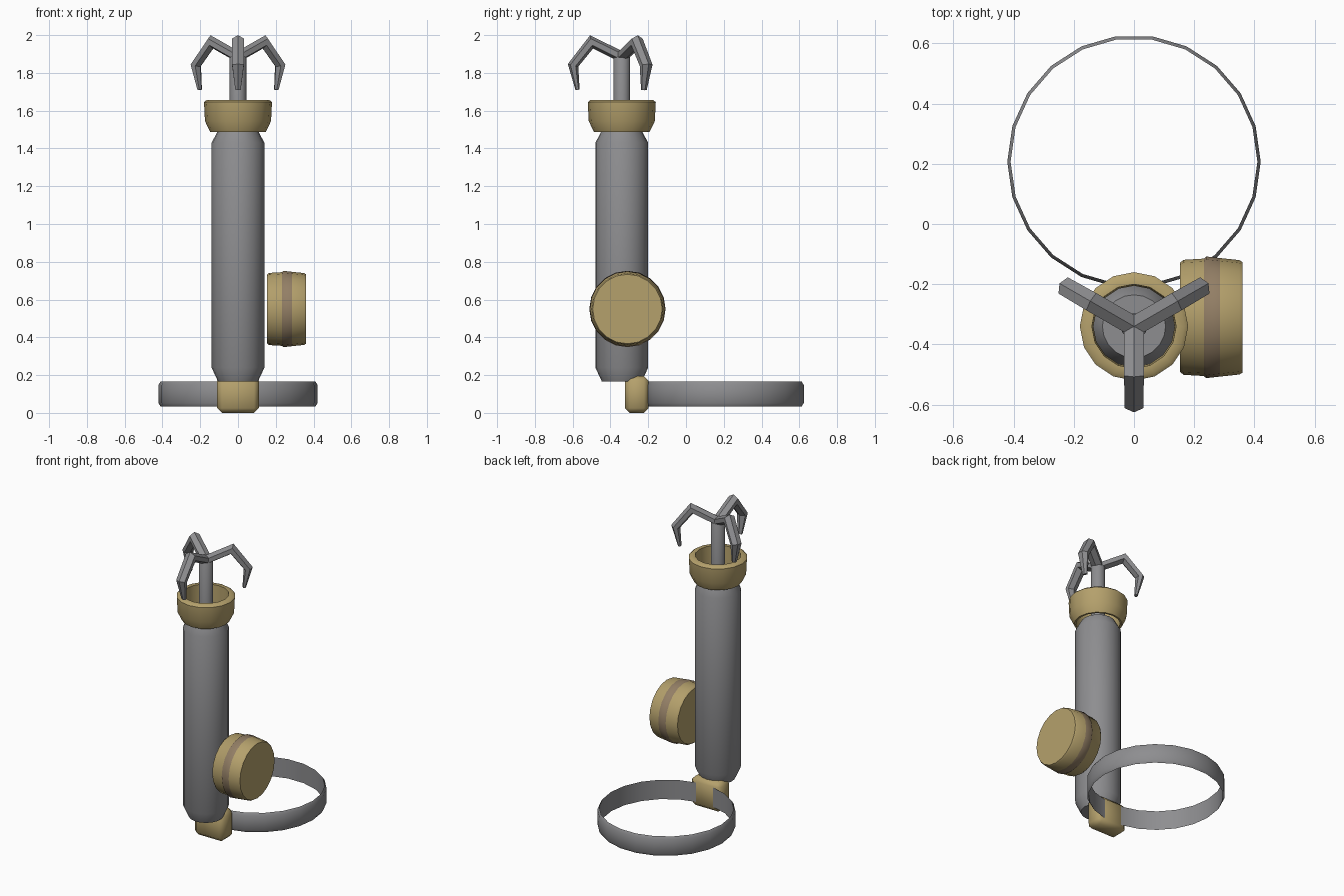
import bpy, bmesh, math
from mathutils import Vector, Matrix

if "Cube" in bpy.data.objects:
    bpy.data.objects.remove(bpy.data.objects["Cube"])


def material(name, rgb):
    m = bpy.data.materials.new(name)
    m.diffuse_color = (*rgb, 1)
    m.use_nodes = True
    m.node_tree.nodes["Principled BSDF"].inputs["Base Color"].default_value = m.diffuse_color
    return m


steel = material("dark_steel", (0.27, 0.27, 0.28))
brass = material("brass", (0.46, 0.355, 0.15))
bronze = material("bronze", (0.29, 0.21, 0.13))
AXIS_Y = -0.34


def finish(name, bm, mats, angle=50):
    bmesh.ops.recalc_face_normals(bm, faces=bm.faces)
    me = bpy.data.meshes.new(name)
    bm.to_mesh(me)
    bm.free()
    ob = bpy.data.objects.new(name, me)
    bpy.context.collection.objects.link(ob)
    for m in mats:
        me.materials.append(m)
    bpy.ops.object.select_all(action='DESELECT')
    ob.select_set(True)
    bpy.context.view_layer.objects.active = ob
    bpy.ops.object.shade_smooth_by_angle(angle=math.radians(angle))
    return ob


def skin(bm, rings, closed=False):
    """Bridge successive vertex rings; cap the ends unless closed."""
    n = len(rings[0])
    pairs = list(zip(rings, rings[1:])) + ([(rings[-1], rings[0])] if closed else [])
    for a, b in pairs:
        for i in range(n):
            j = (i + 1) % n
            bm.faces.new((a[i], a[j], b[j], b[i]))
    if not closed:
        bm.faces.new(rings[0])
        bm.faces.new(rings[-1])


def turned(name, profile, sides, loc, mats, closed=False, along_x=False, band=None):
    """Revolve (radius, height) points; band = height range using the second material."""
    bm = bmesh.new()
    rings = [[bm.verts.new((r * math.cos(2 * math.pi * i / sides),
                            r * math.sin(2 * math.pi * i / sides), h))
              for i in range(sides)] for r, h in profile]
    skin(bm, rings, closed)
    if band:
        for f in bm.faces:
            if band[0] < f.calc_center_median().z < band[1]:
                f.material_index = 1
    if along_x:
        bm.transform(Matrix.Rotation(math.pi / 2, 4, 'Y'))
    bm.transform(Matrix.Translation(loc))
    return finish(name, bm, mats)


# Belt ring
turned("belt_ring", [(0.41, 0.035), (0.421, 0.052), (0.421, 0.148), (0.41, 0.165)],
       22, (0, 0.207, 0), [steel], closed=True)

# Chamfered clip joining ring and barrel
bm = bmesh.new()
bmesh.ops.create_cube(bm, size=1)
bm.transform(Matrix.Translation((0, -0.26, 0.0975)) @ Matrix.Diagonal((0.22, 0.125, 0.195, 1)))
bmesh.ops.bevel(bm, geom=bm.edges[:], offset=0.025, segments=1, affect='EDGES')
finish("belt_clip", bm, [brass])

# Barrel with tapered ends
turned("barrel", [(0.105, 0.165), (0.14, 0.24), (0.14, 1.43), (0.105, 1.495)],
       20, (0, AXIS_Y, 0), [steel])

# Open muzzle collar
turned("muzzle_collar", [(0.147, 1.487), (0.175, 1.545), (0.18, 1.645), (0.167, 1.656),
                         (0.14, 1.656), (0.135, 1.487)],
       16, (0, AXIS_Y, 0), [brass], closed=True)

# Central hook rod
turned("hook_rod", [(0.044, 1.48), (0.044, 1.88), (0.03, 1.905)], 12, (0, AXIS_Y, 0), [steel])

# Reel drum on the right side, with a bronze band
turned("reel_drum", [(0.182, 0.153), (0.191, 0.165), (0.195, 0.232), (0.202, 0.24),
                     (0.197, 0.285), (0.190, 0.35), (0.184, 0.36)],
       20, (0, -0.31, 0.55), [brass, bronze], along_x=True, band=(0.233, 0.284))

# Three hexagonal grapple prongs: swept along a bent path with mitred corners
path = [Vector(p) for p in ((0, 1.885), (0.16, 1.964), (0.258, 1.84), (0.234, 1.71))]
half_width = [0.033, 0.033, 0.031, 0.014]
half_thick = [0.028, 0.028, 0.026, 0.011]
for k in range(3):
    a = math.radians(-90 + 120 * k)
    out, side = Vector((math.cos(a), math.sin(a), 0)), Vector((-math.sin(a), math.cos(a), 0))
    bm = bmesh.new()
    rings = []
    for i, p in enumerate(path):
        d0 = (path[i] - path[i - 1]).normalized() if i else None
        d1 = (path[i + 1] - path[i]).normalized() if i + 1 < len(path) else None
        d0, d1 = d0 or d1, d1 or d0
        t = (d0 + d1).normalized()
        miter = half_thick[i] / t.dot(d0)
        ring = []
        for j in range(6):
            b = math.pi / 2 + j * math.pi / 3
            w = math.cos(b) * half_width[i] / math.cos(math.pi / 6)
            q = p + Vector((-t.y, t.x)) * math.sin(b) * miter
            ring.append(bm.verts.new(Vector((0, AXIS_Y, q.y)) + out * q.x + side * w))
        rings.append(ring)
    skin(bm, rings)
    finish("grapple_prong_%d" % (k + 1), bm, [steel], 30)
